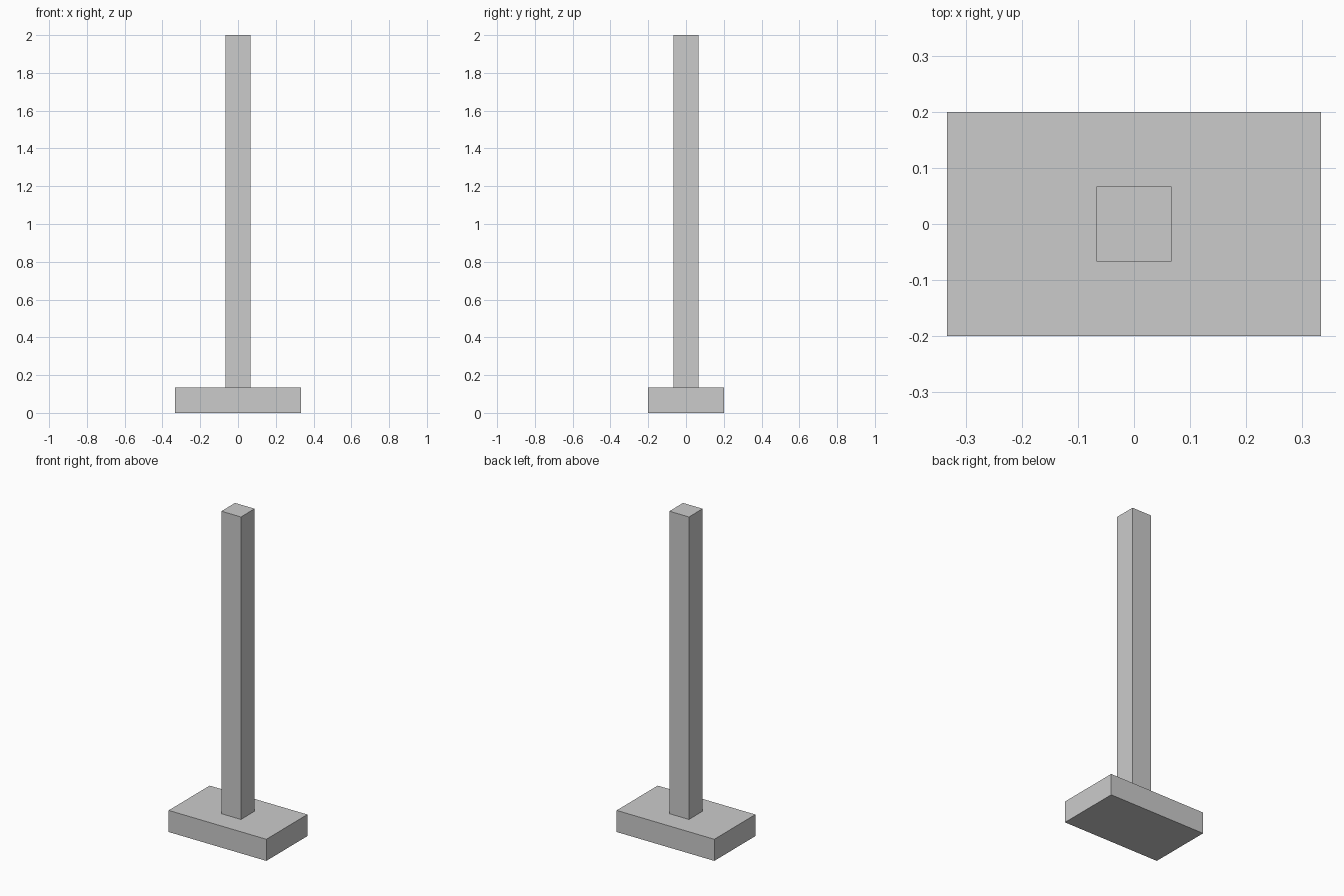
import bpy

if "Cube" in bpy.data.objects:
    bpy.data.objects.remove(bpy.data.objects["Cube"])

U = 2 / 15  # module: post width and base thickness


def box(name, size, z0):
    """Box centred on x and y, standing at height z0."""
    bpy.ops.mesh.primitive_cube_add(size=1, location=(0, 0, z0 + size[2] / 2))
    ob = bpy.context.object
    ob.name = name
    ob.scale = size
    bpy.ops.object.transform_apply(location=False, rotation=False, scale=True)
    return ob


# Flat rectangular foot
box("base", (5 * U, 3 * U, U), 0)

# Square upright standing on the foot
box("post", (U, U, 14 * U), U)
